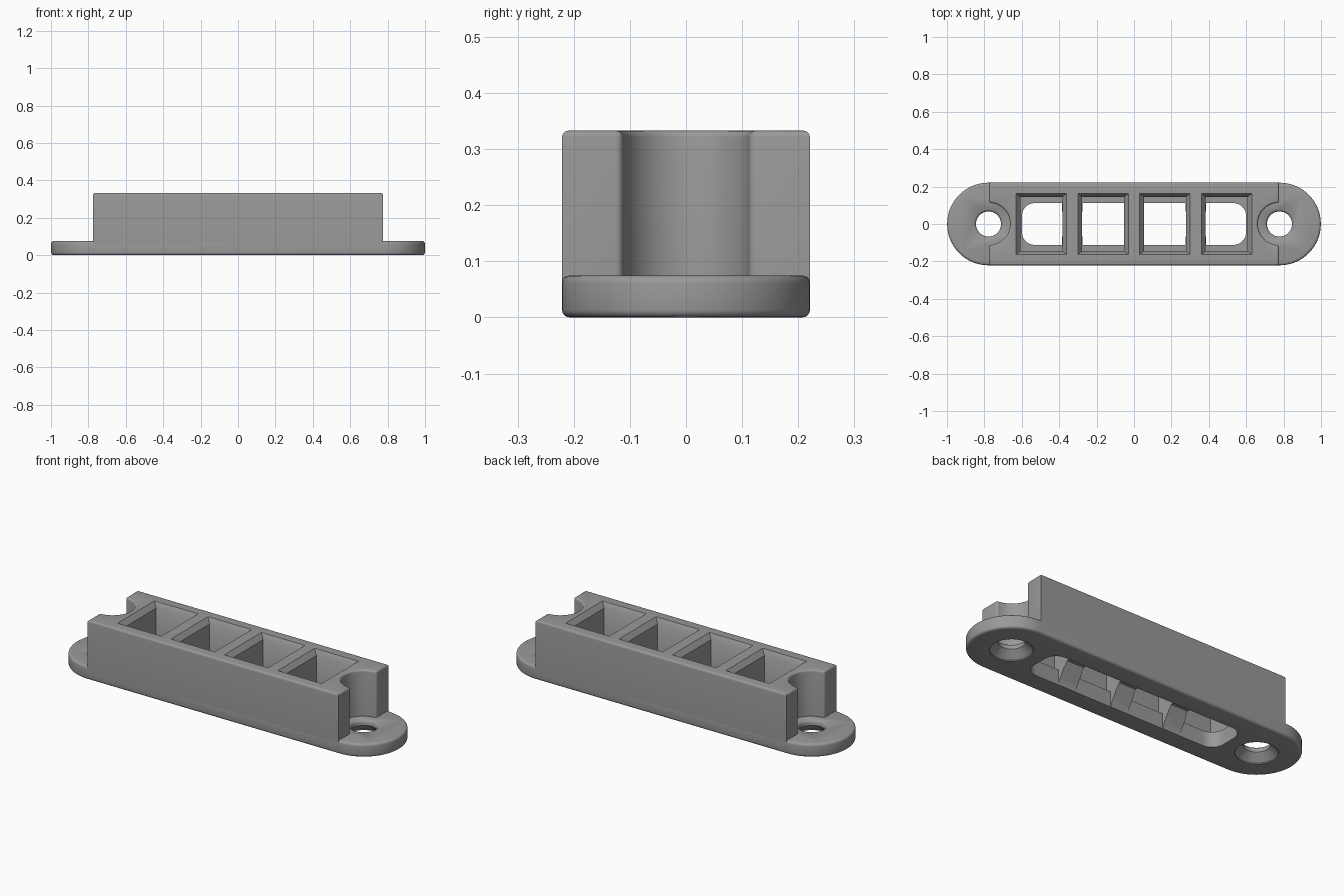
import bpy, bmesh, math

if "Cube" in bpy.data.objects:
    bpy.data.objects.remove(bpy.data.objects["Cube"])

grey = bpy.data.materials.new("mid grey")
grey.diffuse_color = (0.32, 0.32, 0.32, 1)
grey.use_nodes = True
grey.node_tree.nodes["Principled BSDF"].inputs["Base Color"].default_value = grey.diffuse_color

END = 0.778      # centre of rounded ends and screw holes
HALF = 0.221     # half depth of the whole part
TOP = 0.333


def loft(name, rings):
    """Solid skinned through rings of equal point count, listed bottom to top."""
    bm = bmesh.new()
    loops = [[bm.verts.new(p) for p in ring] for ring in rings]
    n = len(loops[0])
    for a, b in zip(loops, loops[1:]):
        for i in range(n):
            j = (i + 1) % n
            bm.faces.new((a[i], a[j], b[j], b[i]))
    bm.faces.new(loops[0][::-1])
    bm.faces.new(loops[-1])
    bmesh.ops.recalc_face_normals(bm, faces=bm.faces)
    mesh = bpy.data.meshes.new(name)
    bm.to_mesh(mesh)
    bm.free()
    obj = bpy.data.objects.new(name, mesh)
    bpy.context.collection.objects.link(obj)
    return obj


def level(outline, z):
    return [(x, y, z) for x, y in outline]


def arc(cx, cy, r, a0, a1, n):
    return [(cx + r * math.cos(math.radians(a0 + (a1 - a0) * i / n)),
             cy + r * math.sin(math.radians(a0 + (a1 - a0) * i / n)))
            for i in range(n + 1)]


def rect(cx, w, d):
    return [(cx - w / 2, -d / 2), (cx + w / 2, -d / 2),
            (cx + w / 2, d / 2), (cx - w / 2, d / 2)]


def round_edges(obj, width, test):
    bm = bmesh.new()
    bm.from_mesh(obj.data)
    edges = [e for e in bm.edges if e.calc_face_angle(0) > 0.6 and test(e)]
    bmesh.ops.bevel(bm, geom=edges, offset=width, segments=4, profile=0.5,
                    affect='EDGES', clamp_overlap=True)
    bm.to_mesh(obj.data)
    bm.free()


def cut(obj, cutters):
    for c in cutters:
        m = obj.modifiers.new("cut", 'BOOLEAN')
        m.operation = 'DIFFERENCE'
        m.solver = 'EXACT'
        m.object = c
    dg = bpy.context.evaluated_depsgraph_get()
    mesh = bpy.data.meshes.new_from_object(obj.evaluated_get(dg))
    obj.modifiers.clear()
    obj.data = mesh


# Mounting base: stadium plate with rounded rims
stadium = arc(END, 0, HALF, -90, 90, 32) + arc(-END, 0, HALF, 90, 270, 32)
base = loft("mounting_base", [level(stadium, 0), level(stadium, 0.075)])
round_edges(base, 0.014, lambda e: True)

# Raised body: block with a round notch at each end
notch = arc(0.775, 0, 0.113, 270, 90, 24)
side = [(0.775, -HALF)] + notch + [(0.775, HALF)]
outline = side + [(-x, -y) for x, y in side]
body = loft("raised_body", [level(outline, 0.03), level(outline, TOP)])
round_edges(body, 0.012, lambda e: max(v.co.z for v in e.verts) > 0.2 and (
    min(v.co.z for v in e.verts) > 0.2 or abs(e.verts[0].co.y) < 0.15))

# Pockets with chamfered mouths, and windows below them
pockets, windows = [], []
for s in (-1, 1):
    for c in (0.165, 0.495):
        pockets.append(loft("pocket_cutter", [
            level(rect(s * c, 0.225, 0.29), 0.085),
            level(rect(s * c, 0.225, 0.29), 0.305),
            level(rect(s * c, 0.27, 0.326), TOP),
            level(rect(s * c, 0.27, 0.326), TOP + 0.05)]))
    windows.append(loft("window_cutter", [
        level(rect(s * 0.165, 0.222, 0.224), z) for z in (-0.05, 0.1)]))
    rounded = [(0.386, -0.112)] + arc(0.53, -0.042, 0.07, -90, 0, 8) \
        + arc(0.53, 0.042, 0.07, 0, 90, 8) + [(0.386, 0.112)]
    rounded = [(s * x, y) for x, y in rounded]
    windows.append(loft("window_cutter", [level(rounded, z) for z in (-0.05, 0.1)]))

# Arched channel linking the windows underneath
arch = [(-0.111, -0.06), (0.111, -0.06), (0.111, 0.012),
        (0.05, 0.11), (-0.05, 0.11), (-0.111, 0.012)]
channel = loft("channel_cutter", [[(x, y, z) for y, z in arch] for x in (-0.39, 0.39)])

# Screw holes: countersunk from below, eased at the top
holes = []
for s in (-1, 1):
    profile = [(0.107, -0.02), (0.107, 0.006), (0.067, 0.045),
               (0.067, 0.062), (0.071, 0.07), (0.08, 0.076), (0.08, 0.1)]
    holes.append(loft("hole_cutter", [
        level(arc(s * END, 0, r, 0, 352.5, 47), z) for r, z in profile]))

cut(body, pockets + windows + [channel])
cut(base, pockets + windows + [channel] + holes)
for c in pockets + windows + [channel] + holes:
    bpy.data.objects.remove(c)

for obj in (base, body):
    obj.data.materials.clear()
    obj.data.materials.append(grey)
    bpy.ops.object.select_all(action='DESELECT')
    obj.select_set(True)
    bpy.context.view_layer.objects.active = obj
    bpy.ops.object.shade_smooth_by_angle(angle=math.radians(35))
